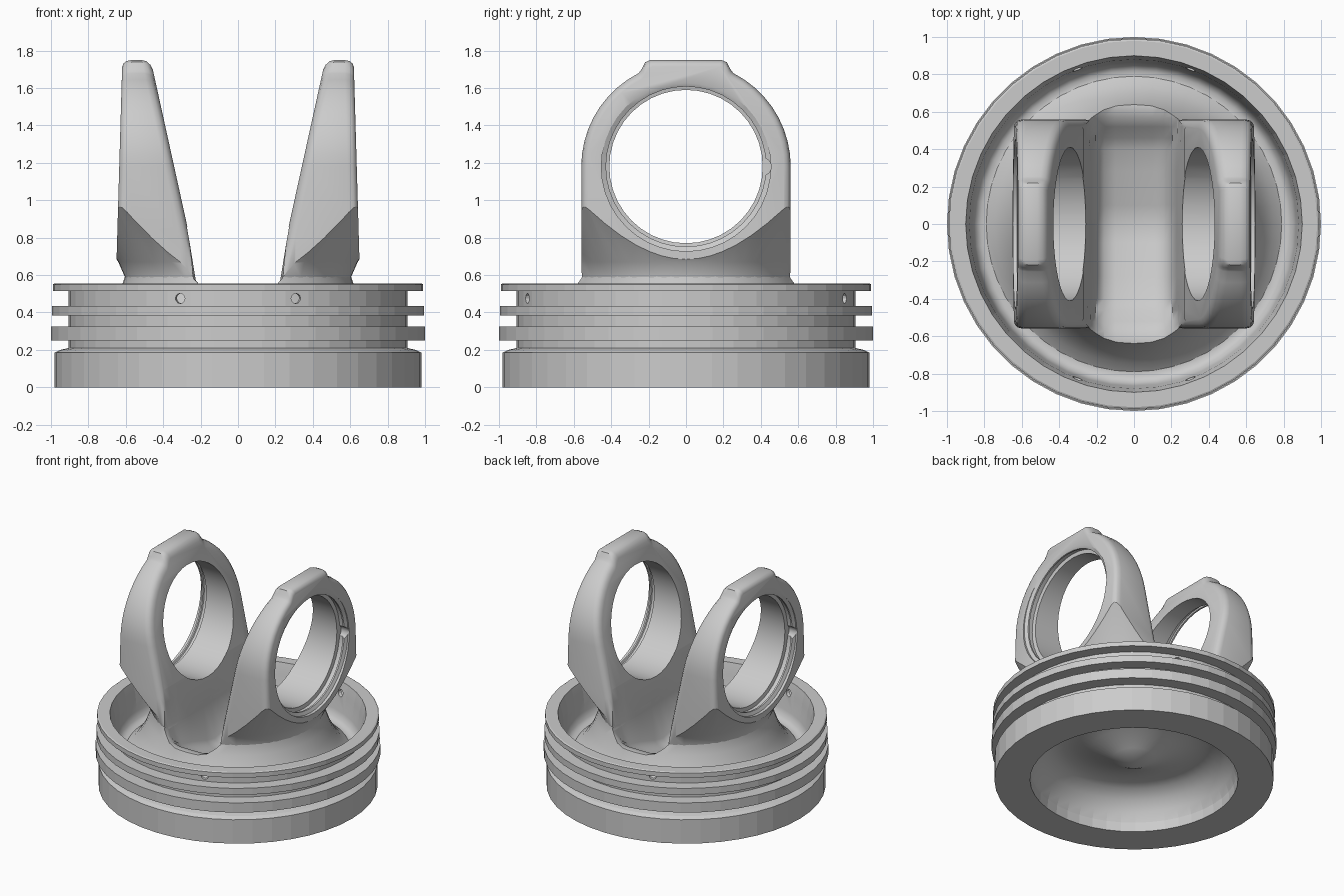
import bpy, bmesh, math
from mathutils import Matrix

if "Cube" in bpy.data.objects:
    bpy.data.objects.remove(bpy.data.objects["Cube"])


def make(name, bm):
    bmesh.ops.recalc_face_normals(bm, faces=bm.faces)
    me = bpy.data.meshes.new(name)
    bm.to_mesh(me)
    bm.free()
    ob = bpy.data.objects.new(name, me)
    bpy.context.collection.objects.link(ob)
    return ob


def lathe(name, profile, n, matrix=None):
    """Solid of revolution about z; profile (r, z) starts and ends on the axis."""
    bm = bmesh.new()
    rings = []
    for r, z in profile:
        if r == 0:
            rings.append([bm.verts.new((0, 0, z))] * n)
        else:
            rings.append([bm.verts.new((r * math.cos(2 * math.pi * i / n),
                                        r * math.sin(2 * math.pi * i / n), z)) for i in range(n)])
    for a, b in zip(rings, rings[1:]):
        for i in range(n):
            j = (i + 1) % n
            bm.faces.new(list(dict.fromkeys([a[i], a[j], b[j], b[i]])))
    if matrix:
        bm.transform(matrix)
    return make(name, bm)


def loft(name, sections):
    """Capped solid through closed loops with equal point counts."""
    bm = bmesh.new()
    loops = [[bm.verts.new(p) for p in s] for s in sections]
    n = len(loops[0])
    for a, b in zip(loops, loops[1:]):
        for i in range(n):
            j = (i + 1) % n
            bm.faces.new([a[i], a[j], b[j], b[i]])
    bm.faces.new(loops[0])
    bm.faces.new(loops[-1])
    return make(name, bm)


def activate(ob):
    bpy.ops.object.select_all(action='DESELECT')
    ob.select_set(True)
    bpy.context.view_layer.objects.active = ob


def boolean(ob, tool, op='DIFFERENCE'):
    mod = ob.modifiers.new("cut", 'BOOLEAN')
    mod.operation, mod.object, mod.solver = op, tool, 'EXACT'
    activate(ob)
    bpy.ops.object.modifier_apply(modifier=mod.name)
    bpy.data.objects.remove(tool)


def smooth(ob, deg):
    activate(ob)
    bpy.ops.object.shade_smooth_by_angle(angle=math.radians(deg))


# Crown: combustion bowl, ring grooves, rim and cooling gallery
crown = lathe("crown", [
    (0, .09), (.15, .172), (.3, .24), (.4, .27), (.5, .28), (.58, .262), (.65, .21),
    (.7, .14), (.725, .07), (.73, 0),
    (.98, 0), (.98, .185), (.95, .2), (.905, .21), (.905, .25),
    (1, .25), (1, .325), (.905, .325), (.905, .385),
    (.995, .385), (.995, .435), (.905, .435), (.905, .515),
    (.99, .515), (.99, .55), (.98, .555), (.9, .555), (.88, .47),
    (.866, .34), (.85, .29), (.82, .268), (.78, .27), (.7, .3), (.5, .33), (.3, .3), (0, .2)], 44)

# Oil drain holes in the upper groove
for sx in (-1, 1):
    for sy in (-1, 1):
        ang = math.atan2(.85 * sy, .31 * sx)
        m = (Matrix.Translation((0, 0, .475)) @ Matrix.Rotation(ang, 4, 'Z')
             @ Matrix.Rotation(math.pi / 2, 4, 'Y'))
        boolean(crown, lathe("drain_cutter", [(0, .8), (.027, .8), (.027, 1.05), (0, 1.05)], 12, m))
smooth(crown, 7.5)
# Keep the bowl's centre and the gallery floor softly shaded
for e in crown.data.edges:
    pts = [crown.data.vertices[i].co for i in e.vertices]
    if all(p.z > .01 and p.xy.length < .72 or p.z > .25 and p.xy.length < .87 for p in pts):
        e.use_edge_sharp = False

# Round pedestal that flares into the gallery floor
pedestal = lathe("pedestal", [
    (0, .15), (.3, .27), (.5, .3), (.7, .26), (.79, .26), (.79, .274), (.745, .31), (.7, .37),
    (.66, .44), (.63, .52), (.605, .59), (.605, .62), (0, .62)], 48)

# Trough running between the bosses
stations = [(0, .25), (.1, .27), (.28, .328), (.4, .355), (.46, .39), (.52, .45),
            (.57, .488), (.62, .498), (1, .48)]
stations = [(-y, f) for y, f in reversed(stations[1:])] + stations


def trough():
    sections = []
    for y, f in stations:
        w = .02 if abs(y) > .42 else 0
        half = [(.1, f), (.16, f + .018), (.197 + w / 2, f + .06), (.228 + w / 2, .585),
                (.257, .765), (.274, .86)]
        sections.append([(x, y, z) for x, z in half] + [(-x, y, z) for x, z in reversed(half)])
    return loft("trough_cutter", sections)


boolean(pedestal, trough())
smooth(pedestal, 40)

# Pin boss outline in y, z
PIN_Z = 1.18
arc = [(.56 * math.cos(math.radians(a)), PIN_Z + .56 * math.sin(math.radians(a)))
       for a in range(0, 64, 7)]
half = [(.56, .56), (.56, .8)] + arc + [(.245, 1.69), (.235, 1.705), (.218, 1.738), (.19, 1.75)]
outline = half + [(-y, z) for y, z in reversed(half)]


def boss_section(inset, edge, offset):
    k = 1 - inset / .56
    pts = []
    for y, z in outline:
        z = PIN_Z + (z - PIN_Z) * k
        x = .25 + .22 * (z - .765) if edge == "inner" else .65 - .029 * (z - .66)
        pts.append((x + offset, y * k, z))
    return pts


# Tapered boss with rounded rims
boss = loft("pin_boss_right", [
    boss_section(.05, "inner", 0), boss_section(.025, "inner", .008),
    boss_section(.007, "inner", .024), boss_section(0, "inner", .05),
    boss_section(0, "outer", -.05), boss_section(.006, "outer", -.022),
    boss_section(.018, "outer", -.007), boss_section(.036, "outer", 0)])

# Conical undercut of the boss corners
boolean(boss, lathe("cone_cutter", [
    (0, .4), (.605, .4), (.605, .59), (.64, .67), (.835, .965), (1.2, 1.53), (1.2, 2), (0, 2)], 64),
    'INTERSECT')
boolean(boss, trough())

# Pin bore with retaining groove and removal notch
to_x = Matrix.Translation((0, 0, PIN_Z)) @ Matrix.Rotation(math.pi / 2, 4, 'Y')
boolean(boss, lathe("bore_cutter", [
    (0, .05), (.41, .05), (.41, .56), (.438, .565), (.438, .595), (.428, .6),
    (.428, .612), (.453, .625), (.453, .9), (0, .9)], 40, to_x))
boolean(boss, lathe("notch_cutter", [(0, .565), (.048, .565), (.048, .8), (0, .8)], 16,
                    Matrix.Translation((0, .408, 0)) @ to_x))
smooth(boss, 35)

# Opposite boss is the same part turned half way round
left = boss.copy()
left.data = boss.data.copy()
left.name = "pin_boss_left"
left.rotation_euler.z = math.pi
bpy.context.collection.objects.link(left)
